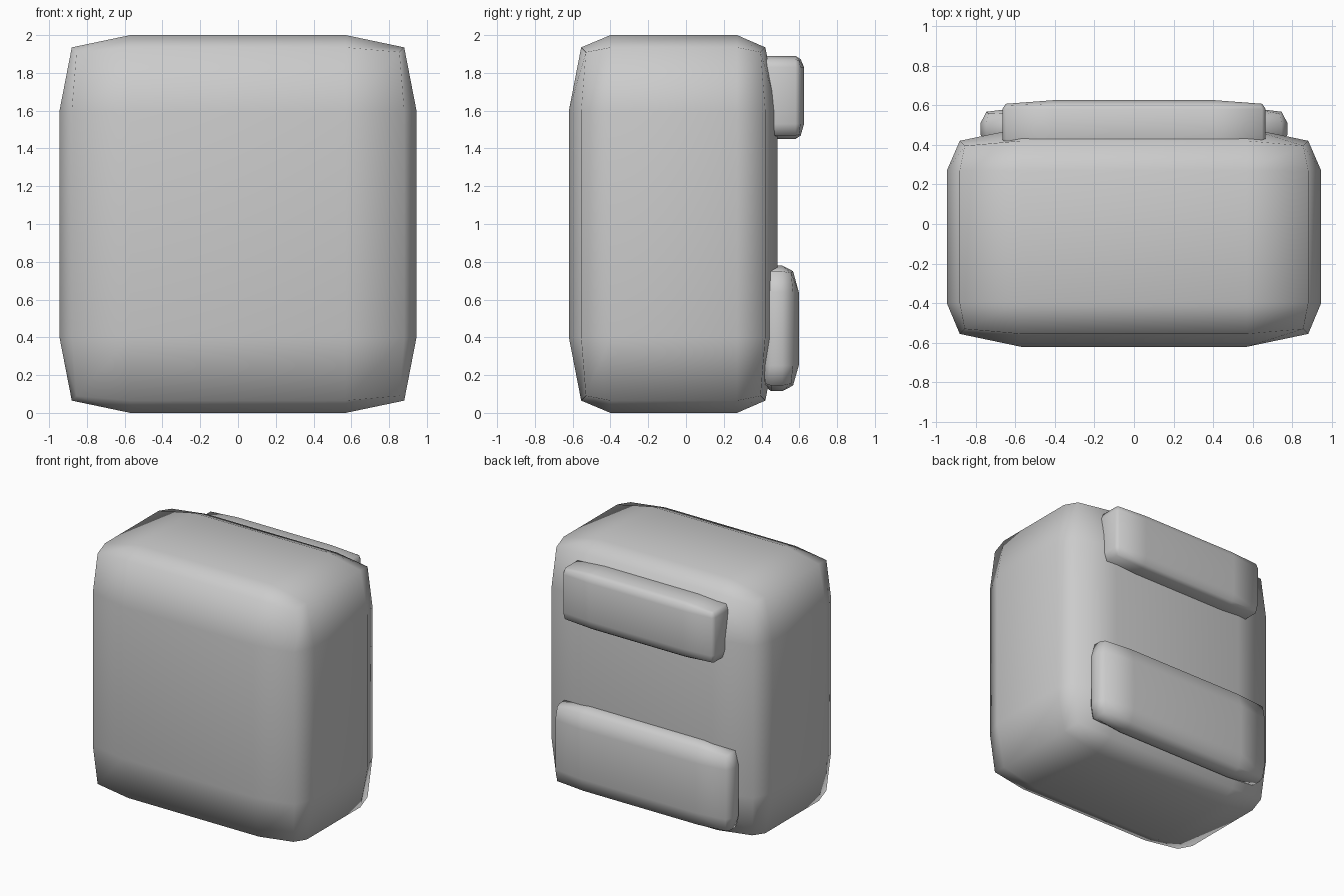
import bpy
import bmesh
from itertools import product

cube = bpy.data.objects.get("Cube")
if cube:
    bpy.data.objects.remove(cube, do_unlink=True)

grey = bpy.data.materials.new("plain grey")
grey.use_nodes = True
grey.diffuse_color = (0.6, 0.6, 0.6, 1)
grey.node_tree.nodes["Principled BSDF"].inputs["Base Color"].default_value = (0.6, 0.6, 0.6, 1)


def soft_box(name, xs, ys, zs, edge_inset, corner_inset):
    """Three-by-three box whose edges and corners are pulled inwards.

    Each axis lists: low side, low ring, high ring, high side.
    """
    bm = bmesh.new()
    verts = {}
    for key in product(range(4), repeat=3):
        outer = sum(i in (0, 3) for i in key)
        if outer == 0:
            continue
        inset = (0, edge_inset, corner_inset)[outer - 1]
        pull = {0: inset, 3: -inset}
        verts[key] = bm.verts.new([a[i] + pull.get(i, 0) for a, i in zip((xs, ys, zs), key)])
    # Quads on each of the six sides
    for axis, side in product(range(3), (0, 3)):
        for u, v in product(range(3), repeat=2):
            quad = []
            for du, dv in ((0, 0), (1, 0), (1, 1), (0, 1)):
                key = [u + du, v + dv]
                key.insert(axis, side)
                quad.append(verts[tuple(key)])
            bm.faces.new(quad).smooth = True
    bmesh.ops.recalc_face_normals(bm, faces=bm.faces)
    mesh = bpy.data.meshes.new(name)
    bm.to_mesh(mesh)
    bm.free()
    mesh.materials.append(grey)
    obj = bpy.data.objects.new(name, mesh)
    bpy.context.collection.objects.link(obj)
    return obj


# Main rounded body
soft_box("body", (-0.945, -0.57, 0.57, 0.945), (-0.62, -0.4, 0.27, 0.485),
         (0, 0.4, 1.6, 2), 0.065, 0.09)

# Two padded bars across the back
soft_box("upper_back_bar", (-0.665, -0.41, 0.41, 0.665), (0.36, 0.43, 0.58, 0.625),
         (1.45, 1.53, 1.83, 1.89), 0.018, 0.026)
soft_box("lower_back_bar", (-0.775, -0.5, 0.5, 0.775), (0.38, 0.45, 0.51, 0.597),
         (0.115, 0.25, 0.64, 0.78), 0.03, 0.04)
